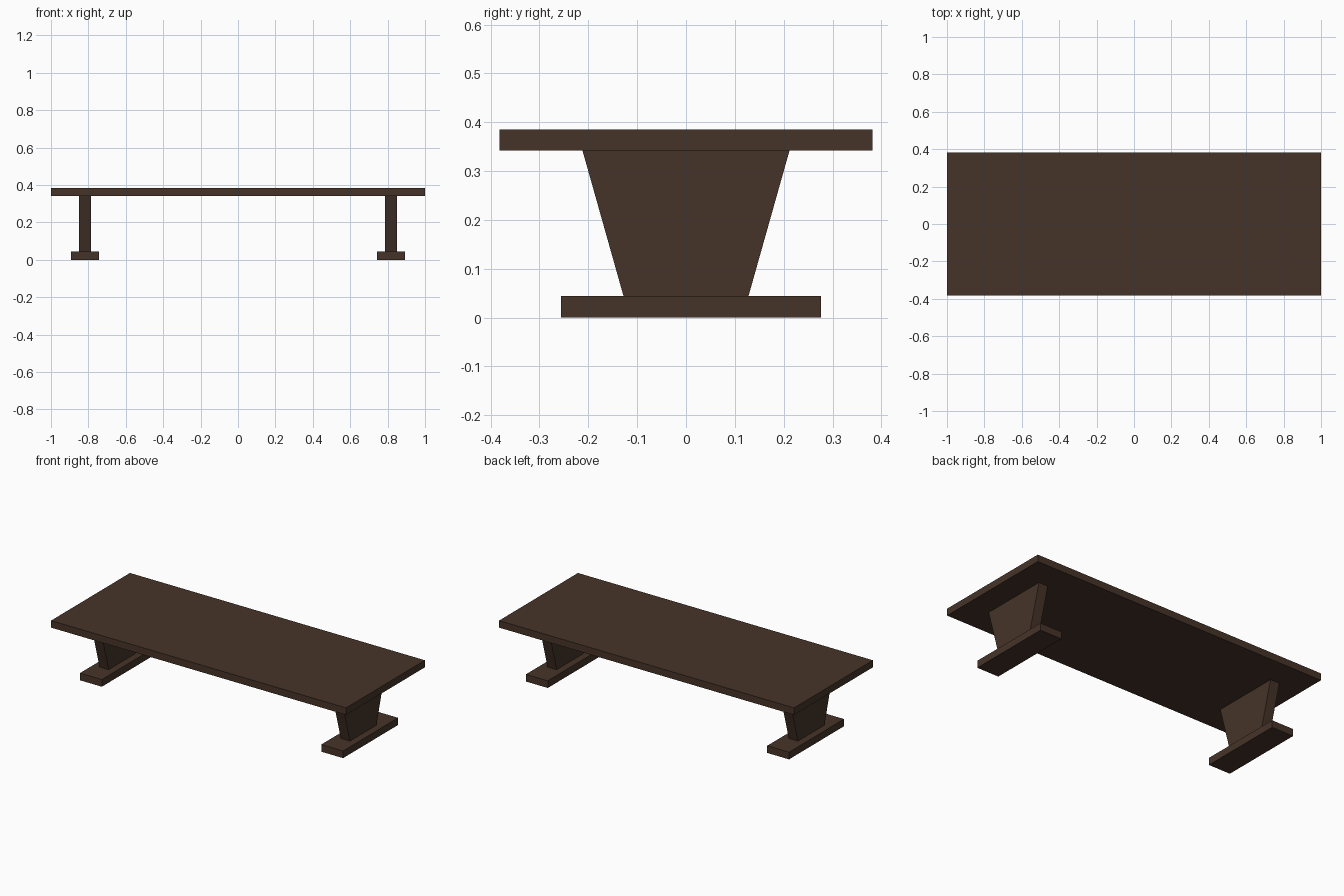
import bpy
import bmesh

if "Cube" in bpy.data.objects:
    bpy.data.objects.remove(bpy.data.objects["Cube"])

wood = bpy.data.materials.new("dark brown wood")
wood.diffuse_color = (0.061, 0.034, 0.022, 1)
wood.use_nodes = True
wood.node_tree.nodes["Principled BSDF"].inputs["Base Color"].default_value = wood.diffuse_color


def block(name, x, y_bottom, y_top, z):
    """Box from x, y and z ranges; its y range may differ at bottom and top."""
    bm = bmesh.new()
    bmesh.ops.create_cube(bm, size=1)
    for v in bm.verts:
        top = v.co.z > 0
        ys = y_top if top else y_bottom
        v.co = (x[v.co.x > 0], ys[v.co.y > 0], z[top])
    mesh = bpy.data.meshes.new(name)
    bm.to_mesh(mesh)
    bm.free()
    mesh.materials.append(wood)
    obj = bpy.data.objects.new(name, mesh)
    bpy.context.collection.objects.link(obj)
    return obj


# Table top
block("table_top", (-1, 1), (-0.382, 0.382), (-0.382, 0.382), (0.342, 0.385))

# Tapered pedestal and flat foot at each end
for side, cx in (("left", -0.818), ("right", 0.818)):
    block(side + "_pedestal", (cx - 0.031, cx + 0.031),
          (-0.128, 0.128), (-0.212, 0.212), (0.044, 0.342))
    block(side + "_foot", (cx - 0.074, cx + 0.074),
          (-0.256, 0.276), (-0.256, 0.276), (0, 0.044))
